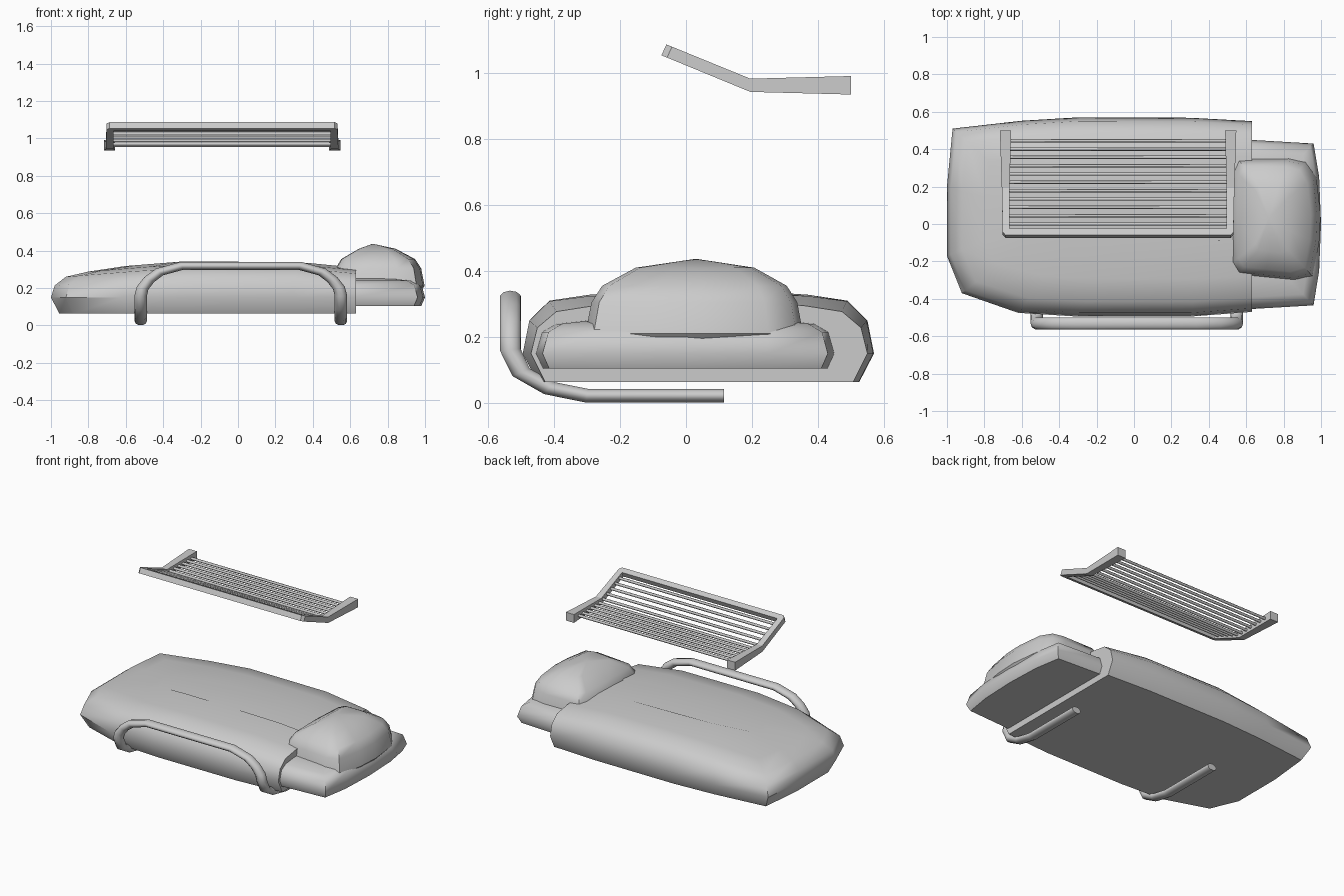
import bpy, bmesh, math

if "Cube" in bpy.data.objects:
    bpy.data.objects.remove(bpy.data.objects["Cube"])

def finish(name, bm, angle=45):
    bmesh.ops.recalc_face_normals(bm, faces=bm.faces)
    me = bpy.data.meshes.new(name)
    bm.to_mesh(me)
    bm.free()
    ob = bpy.data.objects.new(name, me)
    bpy.context.collection.objects.link(ob)
    smooth(ob, angle)
    return ob

def smooth(ob, angle):
    bpy.ops.object.select_all(action='DESELECT')
    bpy.context.view_layer.objects.active = ob
    ob.select_set(True)
    if angle:
        bpy.ops.object.shade_smooth_by_angle(angle=math.radians(angle))

def skin(bm, rings, closed=True):
    """Join successive rings of vertices with quads."""
    vs = [[bm.verts.new(p) for p in r] for r in rings]
    for a, b in zip(vs, vs[1:]):
        for i in range(len(a)):
            j = (i + 1) % len(a)
            bm.faces.new((a[i], a[j], b[j], b[i]))
    return vs

def cushion(name, outline, layers, centre, half, drop=lambda x: 0, peak=None, angle=45):
    """Stack inset copies of an outline; layers are (z, inset)."""
    (cx, cy), (hx, hy) = centre, half
    rings = []
    for z, d in layers:
        ring = []
        for x, y in outline:
            px = cx + (x - cx) * (1 - d / hx)
            py = cy + (y - cy) * (1 - d / hy)
            w = min(1, max(0, (z - 0.15) / 0.15))
            ring.append((px, py, z - drop(px) * w))
        rings.append(ring)
    bm = bmesh.new()
    vs = skin(bm, rings)
    bm.faces.new(vs[0])
    if peak:
        tip = bm.verts.new(peak)
        top = vs[-1]
        for i in range(len(top)):
            bm.faces.new((top[i], top[(i + 1) % len(top)], tip))
    else:
        bm.faces.new(vs[-1])
    return finish(name, bm, angle)

# Blanket: domed, sloping to the foot, cut straight at the pillow end
cushion("blanket",
        [(-1, -0.17), (-0.92, -0.37), (-0.62, -0.475), (-0.3, -0.495), (0.3, -0.495),
         (0.63, -0.47), (0.63, 0.55), (0.3, 0.568), (-0.3, 0.57), (-0.6, 0.552),
         (-0.97, 0.51), (-1, 0.2)],
        [(0.063, 0.045), (0.15, 0), (0.25, 0.02), (0.31, 0.08), (0.328, 0.2), (0.342, 0.4)],
        (0.63, 0.04), (1.63, 0.53),
        drop=lambda x: max(0, -0.3 - x) * 0.08 + max(0, x - 0.3) * 0.1)

# Mattress head end
cushion("mattress",
        [(0.4, -0.46), (0.62, -0.455), (0.96, -0.435), (0.99, -0.25), (1, 0),
         (0.99, 0.25), (0.96, 0.43), (0.62, 0.45), (0.4, 0.45)],
        [(0.105, 0.02), (0.15, 0), (0.215, 0.018), (0.24, 0.06), (0.25, 0.15)],
        (0.4, 0), (0.6, 0.44))

# Pillow
cushion("pillow",
        [(0.51, -0.22), (0.55, -0.275), (0.7, -0.29), (0.86, -0.305), (0.955, -0.28),
         (0.99, -0.1), (0.998, 0.05), (0.975, 0.25), (0.92, 0.335), (0.83, 0.355),
         (0.55, 0.355), (0.52, 0.3), (0.505, 0.04)],
        [(0.14, 0.06), (0.21, 0), (0.305, 0.018), (0.355, 0.05), (0.41, 0.15)],
        (0.74, 0.03), (0.25, 0.33), peak=(0.72, 0.03, 0.437))

# Bed rail: one bent tube, flattened vertically
FLAT = 0.66
half_path = [(0.535, 0.115, 0.022), (0.535, -0.3, 0.022), (0.535, -0.415, 0.045),
             (0.535, -0.5, 0.093), (0.535, -0.532, 0.16), (0.525, -0.532, 0.2),
             (0.49, -0.532, 0.245), (0.435, -0.532, 0.286), (0.315, -0.532, 0.319)]
path = [(0.015 - x, y, z) for x, y, z in half_path]
path += [(0.015 + x, y, z) for x, y, z in reversed(half_path)]
cu = bpy.data.curves.new("bed_rail", 'CURVE')
cu.dimensions = '3D'
cu.bevel_depth = 0.033
cu.bevel_resolution = 3
cu.use_fill_caps = True
sp = cu.splines.new('POLY')
sp.points.add(len(path) - 1)
for p, (x, y, z) in zip(sp.points, path):
    p.co = (x, y, z / FLAT, 1)
rail = bpy.data.objects.new("bed_rail", cu)
rail.scale.z = FLAT
bpy.context.collection.objects.link(rail)
smooth(rail, 0)
bpy.ops.object.convert(target='MESH')
smooth(bpy.context.view_layer.objects.active, 50)

# Overhead rack frame: U-shaped bar, bent upward toward the front
CX, BEND = -0.085, 0.195

def rack_z(y):
    return 0.963 + max(0, BEND - y) * 0.41

def section(xo, yo, xi, yi, t, lean):
    """Outer and inner edge of the bar with half thickness t."""
    ring = []
    for x, y, s in ((xo, yo, -1), (xo, yo, 1), (xi, yi, 1), (xi, yi, -1)):
        ring.append((x, y + s * lean, rack_z(y) + s * t))
    return ring

side = [section(0.632, 0.5, 0.572, 0.5, 0.028, 0),
        section(0.622, BEND, 0.58, BEND, 0.02, 0),
        section(0.617, -0.05, 0.58, -0.03, 0.0165, 0.0075),
        section(0.602, -0.067, 0.575, -0.032, 0.0165, 0.0075)]
rings = [[(CX - x, y, z) for x, y, z in r] for r in side]
rings += [[(CX + x, y, z) for x, y, z in r] for r in reversed(side)]
bm = bmesh.new()
vs = skin(bm, rings)
bm.faces.new(vs[0])
bm.faces.new(vs[-1])
finish("rack_frame", bm, 20)

# Rack bars
bm = bmesh.new()
for i in range(11):
    y = 0.445 - i * 0.0445
    ends = []
    for x in (CX - 0.59, CX + 0.59):
        ends.append([(x, y + 0.009 * math.cos(k * math.pi / 3),
                      rack_z(y) + 0.009 * math.sin(k * math.pi / 3)) for k in range(6)])
    vs = skin(bm, ends)
    bm.faces.new(vs[0])
    bm.faces.new(vs[1])
finish("rack_bars", bm, 65)
